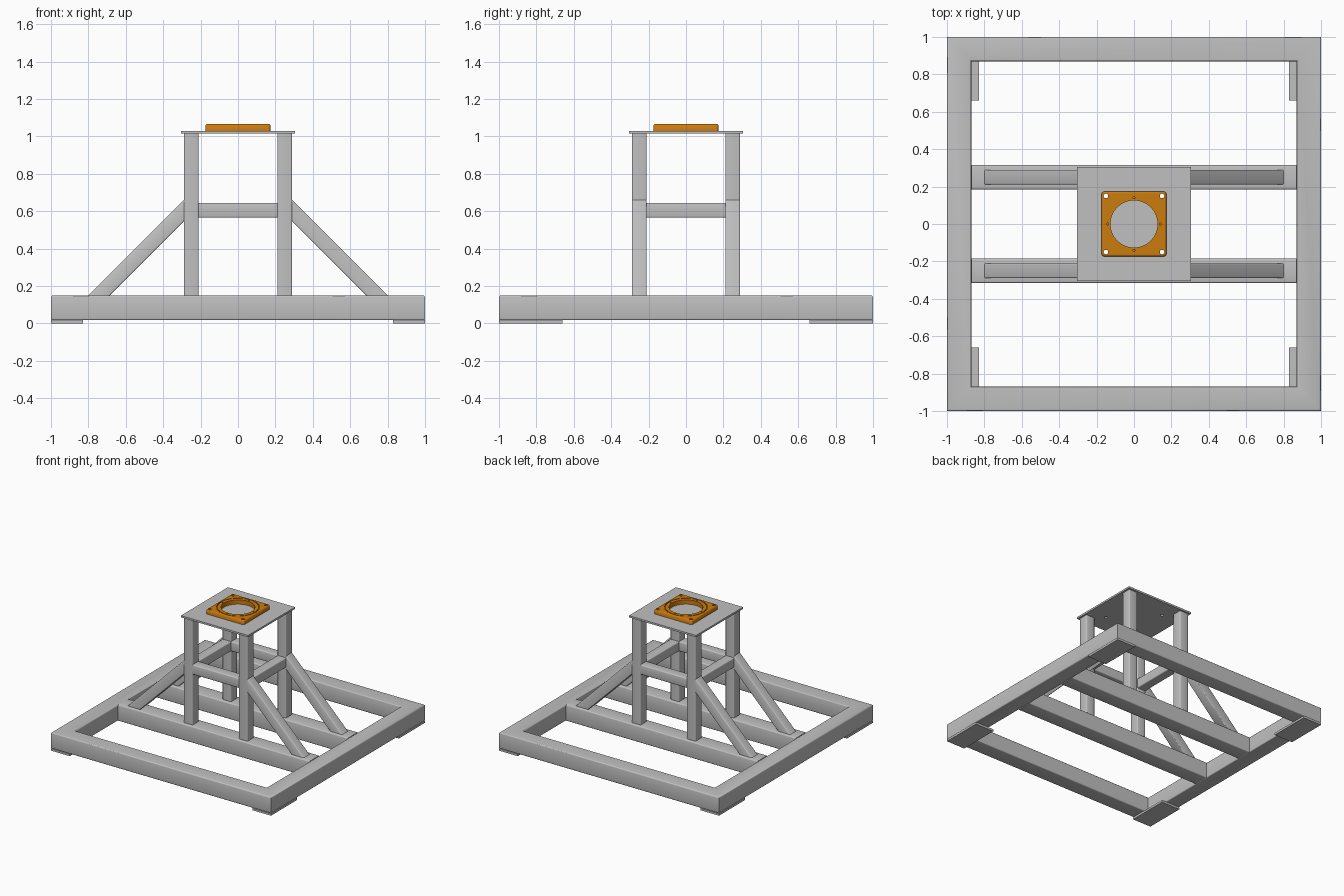
import bpy, bmesh, math
from mathutils import Vector

if "Cube" in bpy.data.objects:
    bpy.data.objects.remove(bpy.data.objects["Cube"])


def material(name, rgb):
    m = bpy.data.materials.new(name)
    m.use_nodes = True
    m.diffuse_color = (*rgb, 1)
    m.node_tree.nodes["Principled BSDF"].inputs["Base Color"].default_value = (*rgb, 1)
    return m


STEEL = material("light grey steel", (0.53, 0.53, 0.53))
ORANGE = material("orange metal", (0.60, 0.20, 0.004))


def finish(bm, name, mat, smooth=True):
    bmesh.ops.recalc_face_normals(bm, faces=bm.faces)
    me = bpy.data.meshes.new(name)
    bm.to_mesh(me)
    bm.free()
    me.materials.append(mat)
    ob = bpy.data.objects.new(name, me)
    bpy.context.collection.objects.link(ob)
    if smooth:
        shade(ob)
    return ob


def activate(ob):
    bpy.ops.object.select_all(action="DESELECT")
    ob.select_set(True)
    bpy.context.view_layer.objects.active = ob


def shade(ob):
    activate(ob)
    bpy.ops.object.shade_smooth_by_angle(angle=math.radians(50))


def tube(name, end_a, end_b, radius=0.008):
    """Bar between two four-cornered ends, with rounded long edges."""
    bm = bmesh.new()
    a = [bm.verts.new(p) for p in end_a]
    b = [bm.verts.new(p) for p in end_b]
    bm.faces.new(a)
    bm.faces.new(b)
    for i in range(4):
        j = (i + 1) % 4
        bm.faces.new((a[i], a[j], b[j], b[i]))
    long_edges = [bm.edges.get((a[i], b[i])) for i in range(4)]
    bmesh.ops.bevel(bm, geom=long_edges, offset=radius, segments=3, profile=0.5, affect="EDGES")
    return finish(bm, name, STEEL)


def bar(name, start, end, axis, width, height):
    """Straight bar centred on the line from start to end."""
    u = Vector((1, 0, 0)) if axis != "x" else Vector((0, 1, 0))
    v = Vector((0, 0, 1)) if axis != "z" else Vector((0, 1, 0))
    corners = [u * (sx * width / 2) + v * (sz * height / 2)
               for sx, sz in ((-1, -1), (1, -1), (1, 1), (-1, 1))]
    return tube(name, [Vector(start) + c for c in corners], [Vector(end) + c for c in corners])


def box(name, lo, hi, mat):
    bm = bmesh.new()
    bmesh.ops.create_cube(bm, size=1)
    for v in bm.verts:
        v.co = [l + (c + 0.5) * (h - l) for l, h, c in zip(lo, hi, v.co)]
    return finish(bm, name, mat, False)


def sweep(name, profile, directions, mat):
    """Closed (radius, z) profile carried around a closed set of directions."""
    bm = bmesh.new()
    loops = [[bm.verts.new((r * dx, r * dy, z)) for r, z in profile] for dx, dy in directions]
    n, k = len(loops), len(profile)
    for i in range(n):
        p, q = loops[i], loops[(i + 1) % n]
        for j in range(k):
            m = (j + 1) % k
            bm.faces.new((p[j], p[m], q[m], q[j]))
    return finish(bm, name, mat)


def cylinder(x, y, radius, lo, hi, sides):
    bm = bmesh.new()
    bmesh.ops.create_cone(bm, cap_ends=True, segments=sides, radius1=radius, radius2=radius, depth=hi - lo)
    bmesh.ops.translate(bm, verts=bm.verts, vec=(x, y, (lo + hi) / 2))
    return finish(bm, "cutter", ORANGE, False)


def cut(ob, cutter):
    mod = ob.modifiers.new("cut", "BOOLEAN")
    mod.operation, mod.solver, mod.object = "DIFFERENCE", "EXACT", cutter
    activate(ob)
    bpy.ops.object.modifier_apply(modifier=mod.name)
    bpy.data.objects.remove(cutter)


SQUARE = [(-1, -1), (1, -1), (1, 1), (-1, 1)]
CIRCLE = [(math.cos(t * math.tau / 64), math.sin(t * math.tau / 64)) for t in range(64)]
FLOOR, DECK, TOP = 0.017, 0.15, 1.015
LEG, MID = 0.08, 0.25

# Square base frame with rounded tube edges
section = []
for cx, cz, turn in ((0.99, 0.14, 0), (0.88, 0.14, 1), (0.88, FLOOR + 0.01, 2), (0.99, FLOOR + 0.01, 3)):
    for step in range(4):
        a = (turn + step / 3) * math.pi / 2
        section.append((cx + 0.01 * math.cos(a), cz + 0.01 * math.sin(a)))
sweep("base_frame", section, SQUARE, STEEL)

# Foot plates under the corners
for sx, sy in SQUARE:
    xs, ys = sorted((sx * 0.83, sx)), sorted((sy * 0.66, sy))
    box("foot_plate", (xs[0], ys[0], 0), (xs[1], ys[1], FLOOR), STEEL)

# Cross beams, horizontal ties and diagonal braces
for s in (-1, 1):
    y = s * MID
    bar("cross_beam", (-0.87, y, (FLOOR + DECK) / 2), (0.87, y, (FLOOR + DECK) / 2),
        "x", 0.13, DECK - FLOOR)
    bar("tie_along_x", (-0.21, y, 0.605), (0.21, y, 0.605), "x", LEG, LEG)
    bar("tie_along_y", (y, -0.21, 0.605), (y, 0.21, 0.605), "y", LEG, LEG)
    for side in (-1, 1):
        ends = []
        for (x0, z0), (x1, z1) in (((0.8, DECK), (0.685, DECK)), ((0.29, 0.66), (0.29, 0.545))):
            ends.append([(side * x0, y - LEG / 2, z0), (side * x0, y + LEG / 2, z0),
                         (side * x1, y + LEG / 2, z1), (side * x1, y - LEG / 2, z1)])
        tube("diagonal_brace", *ends)

# Upright legs
for sx, sy in SQUARE:
    bar("leg", (sx * MID, sy * MID, DECK), (sx * MID, sy * MID, TOP), "z", LEG, LEG)

# Top plate and square mounting flange
plate = box("top_plate", (-0.305, -0.305, TOP), (0.305, 0.305, 1.03), STEEL)
bm = bmesh.new()
bmesh.ops.create_cube(bm, size=1)
for v in bm.verts:
    v.co = (v.co.x * 0.346, v.co.y * 0.346, 1.0475 + v.co.z * 0.035)
uprights = [e for e in bm.edges if abs(e.verts[0].co.z - e.verts[1].co.z) > 0.01]
bmesh.ops.bevel(bm, geom=uprights, offset=0.012, segments=4, profile=0.5, affect="EDGES")
rim = [e for e in bm.edges if all(v.co.z > 1.06 for v in e.verts)]
bmesh.ops.bevel(bm, geom=rim, offset=0.006, segments=1, affect="EDGES")
flange = finish(bm, "mounting_flange", ORANGE, False)

# Bore, ring groove, corner bolt holes and small pin holes
cut(flange, cylinder(0, 0, 0.126, 1.0, 1.1, 64))
cut(flange, sweep("cutter", [(0.154, 1.058), (0.16, 1.058), (0.16, 1.08), (0.154, 1.08)], CIRCLE, ORANGE))
for sx, sy in SQUARE:
    for part in (flange, plate):
        cut(part, cylinder(sx * 0.15, sy * 0.15, 0.012, 0.99, 1.1, 20))
for dx, dy in CIRCLE[::16]:
    cut(flange, cylinder(dx * 0.141, dy * 0.141, 0.006, 1.045, 1.1, 12))
shade(flange)
